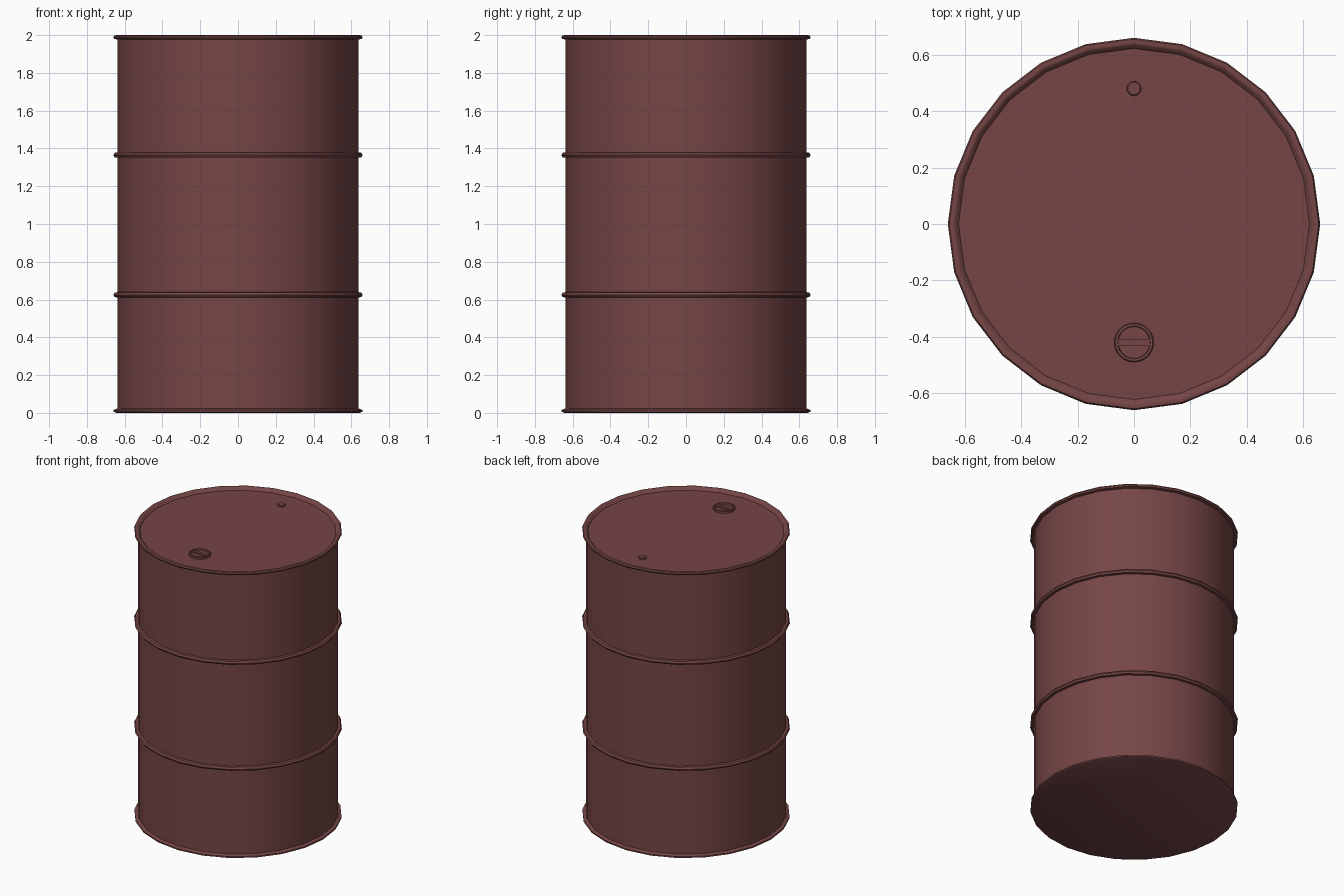
import bpy, bmesh, math

if "Cube" in bpy.data.objects:
    bpy.data.objects.remove(bpy.data.objects["Cube"])

paint = bpy.data.materials.new("dark_red_paint")
paint.diffuse_color = (0.18, 0.06, 0.06, 1)
paint.use_nodes = True
paint.node_tree.nodes["Principled BSDF"].inputs["Base Color"].default_value = paint.diffuse_color


def lathe(name, profile, sides, x=0, y=0, closed=False):
    """Spin an (r, z) profile round z; r = 0 points become poles."""
    bm = bmesh.new()
    rings = []
    for r, z in profile:
        if r == 0:
            rings.append([bm.verts.new((x, y, z))] * sides)
        else:
            rings.append([bm.verts.new((x + r * math.cos(2 * math.pi * i / sides),
                                        y + r * math.sin(2 * math.pi * i / sides), z))
                          for i in range(sides)])
    pairs = list(zip(rings, rings[1:]))
    if closed:
        pairs.append((rings[-1], rings[0]))
    for a, b in pairs:
        for i in range(sides):
            j = (i + 1) % sides
            bm.faces.new(dict.fromkeys((a[i], a[j], b[j], b[i])))
    bmesh.ops.recalc_face_normals(bm, faces=bm.faces)
    return finish(name, bm)


def finish(name, bm):
    me = bpy.data.meshes.new(name)
    bm.to_mesh(me)
    bm.free()
    me.materials.append(paint)
    ob = bpy.data.objects.new(name, me)
    bpy.context.collection.objects.link(ob)
    bpy.ops.object.select_all(action='DESELECT')
    ob.select_set(True)
    bpy.context.view_layer.objects.active = ob
    bpy.ops.object.shade_smooth_by_angle(angle=math.radians(35))
    return ob


R = 0.637

# Shell with rolled rims, two ribs and a recessed lid
profile = [(0, 0), (0.645, 0), (0.658, 0.006), (0.658, 0.016), (R, 0.024)]
for z in (0.625, 1.365):
    profile += [(R, z - 0.014), (0.653, z - 0.012), (0.66, z), (0.653, z + 0.012), (R, z + 0.014)]
profile += [(R, 1.976), (0.655, 1.98), (0.66, 1.99), (0.655, 1.998), (0.642, 2.0),
            (0.635, 1.997), (0.622, 1.98), (0, 1.98)]
lathe("drum_shell", profile, 24)

# Large bung: raised collar, sunken disc and a grip bar
lid, by = 1.98, -0.42
lathe("large_bung", [(0.07, lid - 0.005), (0.07, lid + 0.012), (0.066, lid + 0.015),
                     (0.058, lid + 0.015), (0.056, lid + 0.003), (0, lid + 0.003)], 24, 0, by)
bm = bmesh.new()
bmesh.ops.create_cube(bm, size=1)
for v in bm.verts:
    v.co = (v.co.x * 0.115, by + v.co.y * 0.02, lid + 0.006 + v.co.z * 0.016)
finish("bung_grip_bar", bm)

# Small vent plug
lathe("vent_plug", [(0.026, lid - 0.005), (0.026, lid + 0.008), (0.022, lid + 0.011), (0, lid + 0.011)],
      16, 0, 0.48)
